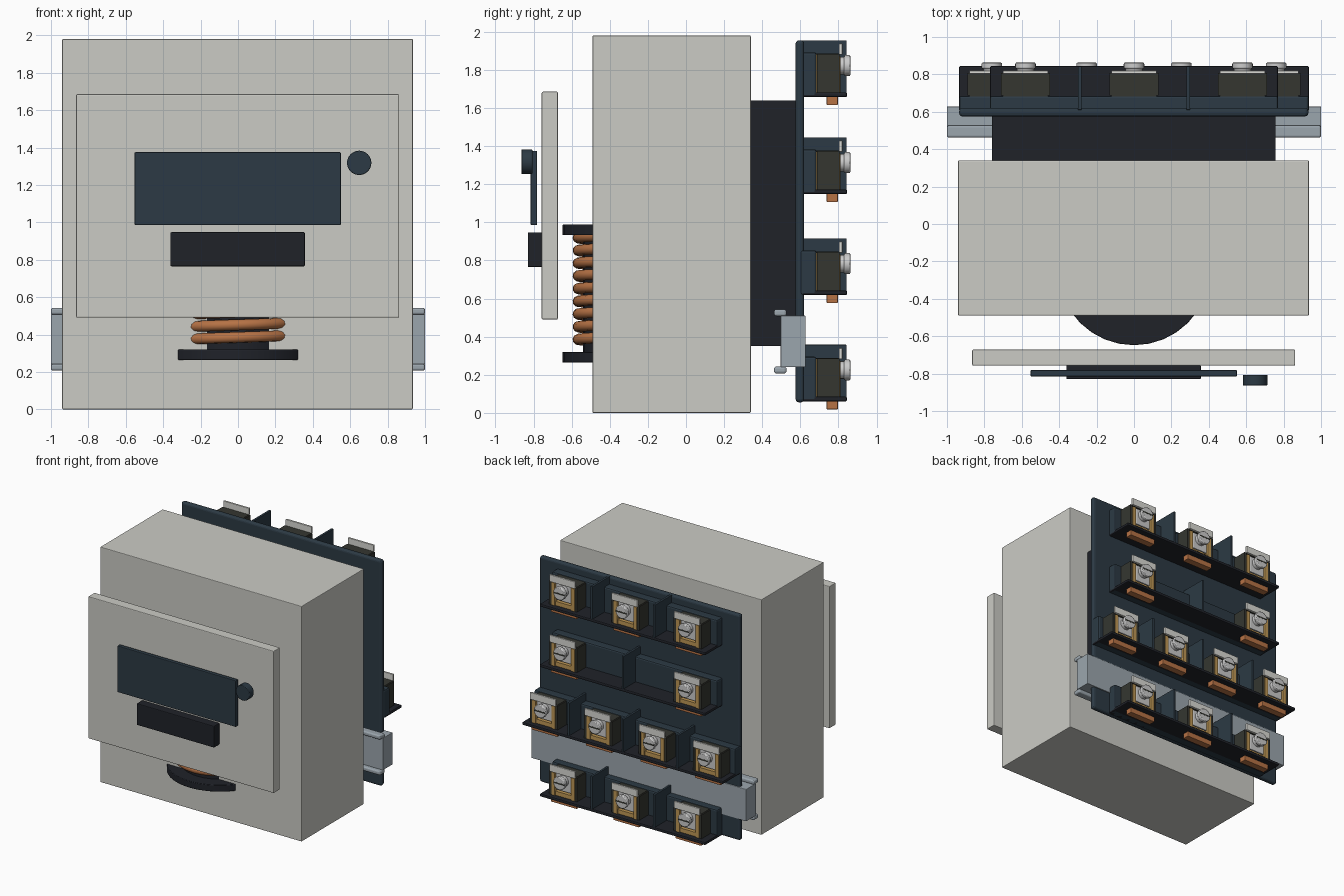
import bpy, math
from mathutils import Matrix

if "Cube" in bpy.data.objects:
    bpy.data.objects.remove(bpy.data.objects["Cube"])


def mat(name, r, g, b):
    m = bpy.data.materials.new(name)
    m.diffuse_color = (r, g, b, 1)
    m.use_nodes = True
    m.node_tree.nodes["Principled BSDF"].inputs["Base Color"].default_value = m.diffuse_color
    return m


SHELL = mat("pale_shell", 0.60, 0.60, 0.56)
NAVY = mat("navy_plastic", 0.025, 0.042, 0.058)
BLACK = mat("black_plastic", 0.014, 0.016, 0.022)
COPPER = mat("copper", 0.47, 0.17, 0.06)
BRASS = mat("brass", 0.52, 0.31, 0.09)
STEEL = mat("steel", 0.33, 0.38, 0.42)
SILVER = mat("bright_metal", 0.6, 0.6, 0.6)
OLIVE = mat("dark_olive", 0.035, 0.037, 0.03)
LABEL = mat("label_white", 0.7, 0.7, 0.66)


def finish(ob, name, m, bevel=0, segs=2):
    ob.name = name
    ob.data.materials.append(m)
    if bevel:
        b = ob.modifiers.new("bevel", 'BEVEL')
        b.width, b.segments = bevel, segs
        b.limit_method = 'ANGLE'
    return ob


def box(name, x, y, z, m, bevel=0, segs=2):
    bpy.ops.mesh.primitive_cube_add(size=1)
    ob = bpy.context.object
    s = Matrix.Diagonal((x[1] - x[0], y[1] - y[0], z[1] - z[0], 1))
    c = Matrix.Translation([(a[0] + a[1]) / 2 for a in (x, y, z)])
    ob.data.transform(c @ s)
    return finish(ob, name, m, bevel, segs)


def cyl(name, c, r, h, m, axis='Z', n=32, bevel=0):
    rot = (math.pi / 2, 0, 0) if axis == 'Y' else (0, 0, 0)
    bpy.ops.mesh.primitive_cylinder_add(vertices=n, radius=r, depth=h,
                                        location=c, rotation=rot)
    bpy.ops.object.shade_smooth_by_angle(angle=math.radians(30))
    return finish(bpy.context.object, name, m, bevel)


def tube(name, pts, r, m, res=3):
    cu = bpy.data.curves.new(name, 'CURVE')
    cu.dimensions = '3D'
    cu.bevel_depth, cu.bevel_resolution, cu.use_fill_caps = r, res, True
    sp = cu.splines.new('POLY')
    sp.points.add(len(pts) - 1)
    for p, q in zip(sp.points, pts):
        p.co = (*q, 1)
    ob = bpy.data.objects.new(name, cu)
    bpy.context.collection.objects.link(ob)
    return finish(ob, name, m)


# main housing and floating front cover
box("housing", (-0.94, 0.935), (-0.49, 0.34), (0, 1.98), SHELL, 0.005)
box("front_cover", (-0.865, 0.862), (-0.757, -0.672), (0.49, 1.685), SHELL, 0.006)
box("name_plate", (-0.553, 0.55), (-0.815, -0.781), (0.985, 1.375), NAVY, 0.005)
box("slider_block", (-0.362, 0.358), (-0.83, -0.755), (0.765, 0.947), BLACK, 0.006)
cyl("test_button", (0.648, -0.835, 1.318), 0.065, 0.058, NAVY, 'Y', 32, 0.004)

# coil on its bobbin, mostly inside the housing
CY = -0.24
cyl("bobbin_core", (0, CY, 0.625), 0.30, 0.62, BLACK)
for i, z in enumerate((0.292, 0.96)):
    cyl(f"bobbin_flange_{i}", (0, CY, z), 0.408, 0.056, BLACK, 'Z', 32, 0.004)
turns, steps = 9, 40
helix = []
for i in range(turns * steps + 1):
    a = 2 * math.pi * i / steps
    helix.append((0.326 * math.cos(a), CY + 0.326 * math.sin(a),
                  0.335 + 0.0667 * i / steps))
coil = tube("coil_winding", helix, 0.029, COPPER)

# rear base block, mounting plate and rail
box("rear_base", (-0.76, 0.757), (0.335, 0.58), (0.35, 1.64), BLACK, 0.004)
box("terminal_plate", (-0.935, 0.932), (0.575, 0.62), (0.055, 1.955), NAVY, 0.018, 3)
box("mounting_rail", (-1, 1), (0.497, 0.628), (0.24, 0.51), STEEL, 0.004)
for i, z in enumerate((0.225, 0.525)):
    box(f"rail_lip_{i}", (-1, 1), (0.462, 0.527), (z - 0.018, z + 0.018), STEEL, 0.012, 3)


def thread(name, x, y0, y1, z):
    n = 48
    pts = []
    for i in range(n + 1):
        a = 2 * math.pi * i / 12
        pts.append((x + 0.022 * math.cos(a), y0 + (y1 - y0) * i / n,
                    z + 0.022 * math.sin(a)))
    tube(name, pts, 0.008, SILVER, 1)


def terminal(tag, x, z):
    """Screw clamp: z is the underside of its row."""
    for k, s in (("left", -1), ("right", 1)):
        a, b, c = sorted((x + s * 0.11, x + s * 0.13)), sorted((x + s * 0.075, x + s * 0.108)), 0
        box(f"{tag}_cage_{k}", a, (0.686, 0.806), (z + 0.022, z + 0.225), OLIVE)
        box(f"{tag}_clamp_{k}", b, (0.69, 0.81), (z + 0.022, z + 0.215), BRASS, 0.004)
    box(f"{tag}_clamp_back", (x - 0.11, x + 0.11), (0.66, 0.70), (z + 0.022, z + 0.225), BRASS)
    box(f"{tag}_clamp_foot", (x - 0.075, x + 0.075), (0.69, 0.80), (z + 0.022, z + 0.06), BRASS)
    box(f"{tag}_pressure_plate", (x - 0.07, x + 0.07), (0.785, 0.80), (z + 0.075, z + 0.215), SILVER, 0.004)
    # screw with washer, slot and thread
    sz = z + 0.165
    cyl(f"{tag}_washer", (x, 0.815, sz), 0.046, 0.03, SILVER, 'Y', 20)
    cyl(f"{tag}_screw_head", (x, 0.846, sz), 0.055, 0.032, SILVER, 'Y', 24, 0.006)
    box(f"{tag}_screw_slot", (x - 0.05, x + 0.05), (0.85, 0.863), (sz - 0.006, sz + 0.006), OLIVE)
    cyl(f"{tag}_screw_shank", (x, 0.75, sz), 0.02, 0.11, SILVER, 'Y', 12)
    thread(f"{tag}_screw_thread", x, 0.70, 0.80, sz)
    # marking tab above, copper tongue below
    box(f"{tag}_marker_tab", (x - 0.12, x + 0.12), (0.803, 0.82), (z + 0.222, z + 0.28), LABEL, 0.003)
    box(f"{tag}_marker_arm", (x - 0.12, x + 0.12), (0.66, 0.806), (z + 0.222, z + 0.228), OLIVE)
    box(f"{tag}_copper_tongue", (x - 0.12, x + 0.12), (0.738, 0.797), (z - 0.042, z + 0.01), COPPER, 0.004)


# terminal rows: underside height, half width, terminal positions, fences
three, four = (-0.58, 0, 0.58), (-0.76, -0.253, 0.253, 0.76)
rows = [(1.657, 0.77, three, (-0.29, 0.29)),
        (1.148, 0.77, (-0.58, 0.58), (0,)),
        (0.618, 0.935, four, (-0.507, 0, 0.507)),
        (0.06, 0.77, three, (-0.29, 0.29))]
for r, (z, w, xs, fences) in enumerate(rows):
    tag = f"row{r + 1}"
    box(f"{tag}_back", (-w, w), (0.60, 0.685), (z, z + 0.235), NAVY, 0.012)
    box(f"{tag}_ledge", (-w, w), (0.61, 0.845), (z, z + 0.025), BLACK, 0.008)
    for i, x in enumerate(fences):
        box(f"{tag}_fence_{i}", (x - 0.01, x + 0.01), (0.61, 0.842), (z + 0.01, z + 0.298), NAVY, 0.003)
    for i, x in enumerate(xs):
        terminal(f"{tag}_terminal{i}", x, z)
